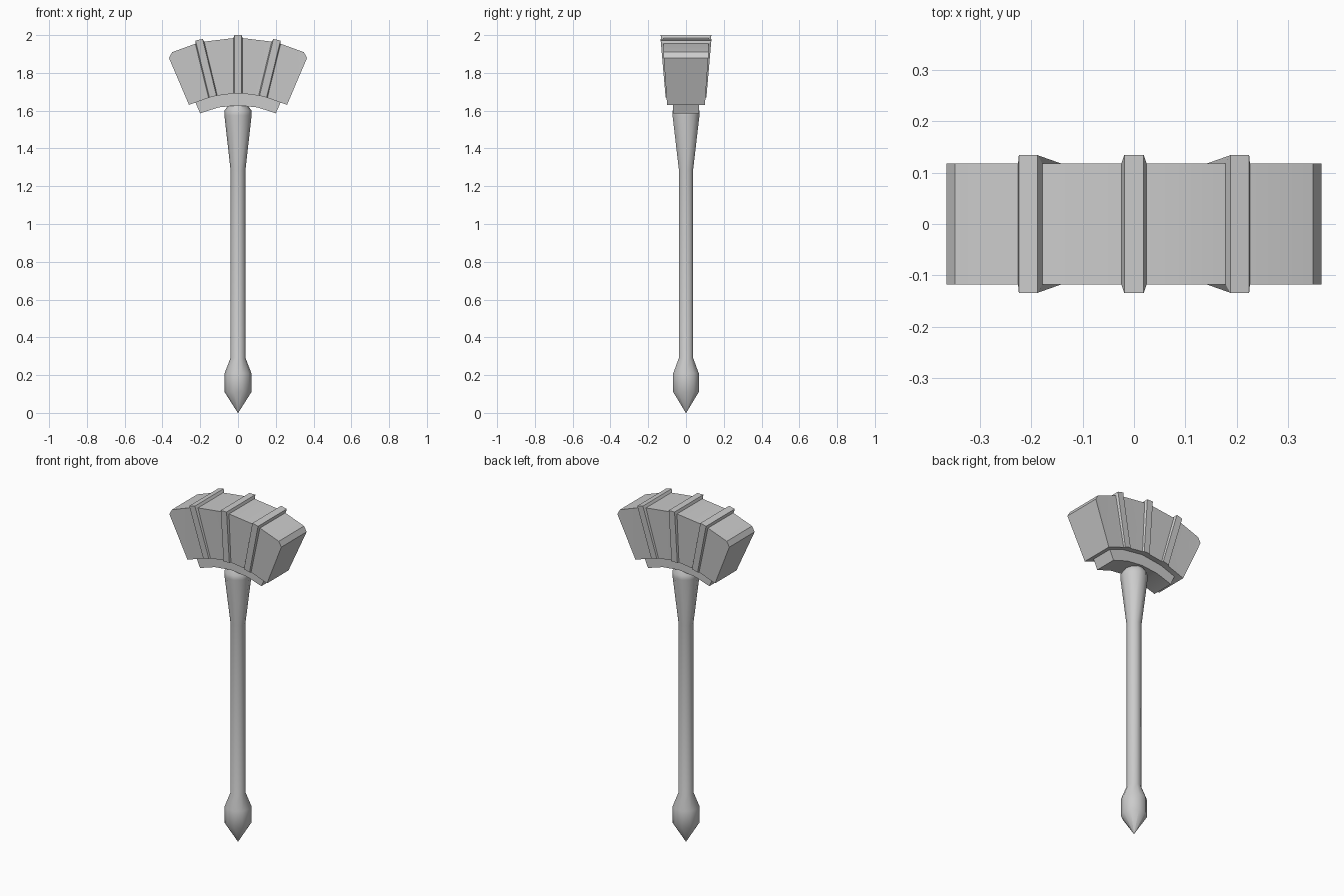
import bpy, bmesh
from math import sin, cos, pi, radians

cube = bpy.data.objects.get("Cube")
if cube:
    bpy.data.objects.remove(cube)

steel = bpy.data.materials.new("grey_steel")
steel.use_nodes = True
GREY = (0.6, 0.6, 0.6, 1)
steel.diffuse_color = GREY
steel.node_tree.nodes["Principled BSDF"].inputs["Base Color"].default_value = GREY

CENTRE = 1.13  # height of the arc centre shared by all the head parts


def polar(deg, r, y, side=0.0):
    """Point at a lean angle and radius on the arc, shifted sideways."""
    a = radians(deg)
    return (r * sin(a) + side * cos(a), y, CENTRE + r * cos(a) - side * sin(a))


def loft(name, rings, angle=30):
    """Join equal rings of points with quads and cap both ends."""
    bm = bmesh.new()
    loops = [[bm.verts.new(p) for p in ring] for ring in rings]
    n = len(loops[0])
    for a, b in zip(loops, loops[1:]):
        for i in range(n):
            j = (i + 1) % n
            bm.faces.new((a[i], a[j], b[j], b[i]))
    bm.faces.new(loops[0])
    bm.faces.new(loops[-1])
    bmesh.ops.remove_doubles(bm, verts=bm.verts, dist=0.0005)
    bmesh.ops.recalc_face_normals(bm, faces=bm.faces)
    mesh = bpy.data.meshes.new(name)
    bm.to_mesh(mesh)
    bm.free()
    mesh.materials.append(steel)
    obj = bpy.data.objects.new(name, mesh)
    bpy.context.collection.objects.link(obj)
    bpy.ops.object.select_all(action='DESELECT')
    obj.select_set(True)
    bpy.context.view_layer.objects.active = obj
    bpy.ops.object.shade_smooth_by_angle(angle=radians(angle))
    return obj


def arc_block(name, stations, low_y, high_y):
    """Curved block; a station is (inner angle, inner r, outer angle, outer r)."""
    loft(name, [[polar(ai, ri, -low_y), polar(ao, ro, -high_y),
                 polar(ao, ro, high_y), polar(ai, ri, low_y)]
                for ai, ri, ao, ro in stations], 20)


def mirrored(half):
    return [(-a, r, -b, s) for a, r, b, s in half] + [(0, *half[0][1:2], 0, half[-1][3])] \
        + list(reversed(half))


# Hammer head with clipped outer corners
arc_block("hammer_head", mirrored([
    (27.4, 0.564, 26.0, 0.834),
    (27.4, 0.564, 24.1, 0.854),
    (13.7, 0.562, 13.7, 0.857)]), 0.1, 0.118)

# Narrow plate under the head
arc_block("under_plate", mirrored([
    (23.7, 0.498, 23.7, 0.6),
    (12, 0.498, 12, 0.6)]), 0.068, 0.068)

# Raised bands wrapping the front, top and back of the head
def band(name, deg):
    def u_loop(width, y_low, y_high, top, low=0.56):
        path = [(low, -y_low), (top, -y_high), (top, y_high), (low, y_low)]
        return [[polar(deg, r, y, s * width) for s in (-1, 1)] for r, y in path]
    inner = u_loop(0.025, 0.098, 0.116, 0.852)
    outer = u_loop(0.019, 0.108, 0.134, 0.87)
    loft(name, [[i[0], o[0], o[1], i[1]] for i, o in zip(inner, outer)], 10)


for label, deg in (("right", -13.7), ("middle", 0), ("left", 13.7)):
    band(label + "_band", deg)

# Turned handle with a pointed pommel and a flared neck
SIDES = 10
profile = [(0, 0.001, 0.001), (0.11, 0.071, 0.071), (0.21, 0.071, 0.071),
           (0.29, 0.04, 0.04), (1.29, 0.04, 0.04), (1.575, 0.072, 0.075),
           (1.6, 0.072, 0.075), (1.65, 0.035, 0.04)]
loft("handle", [[(rx * cos(2 * pi * i / SIDES), ry * sin(2 * pi * i / SIDES), z)
                 for i in range(SIDES)] for z, rx, ry in profile], 38)
